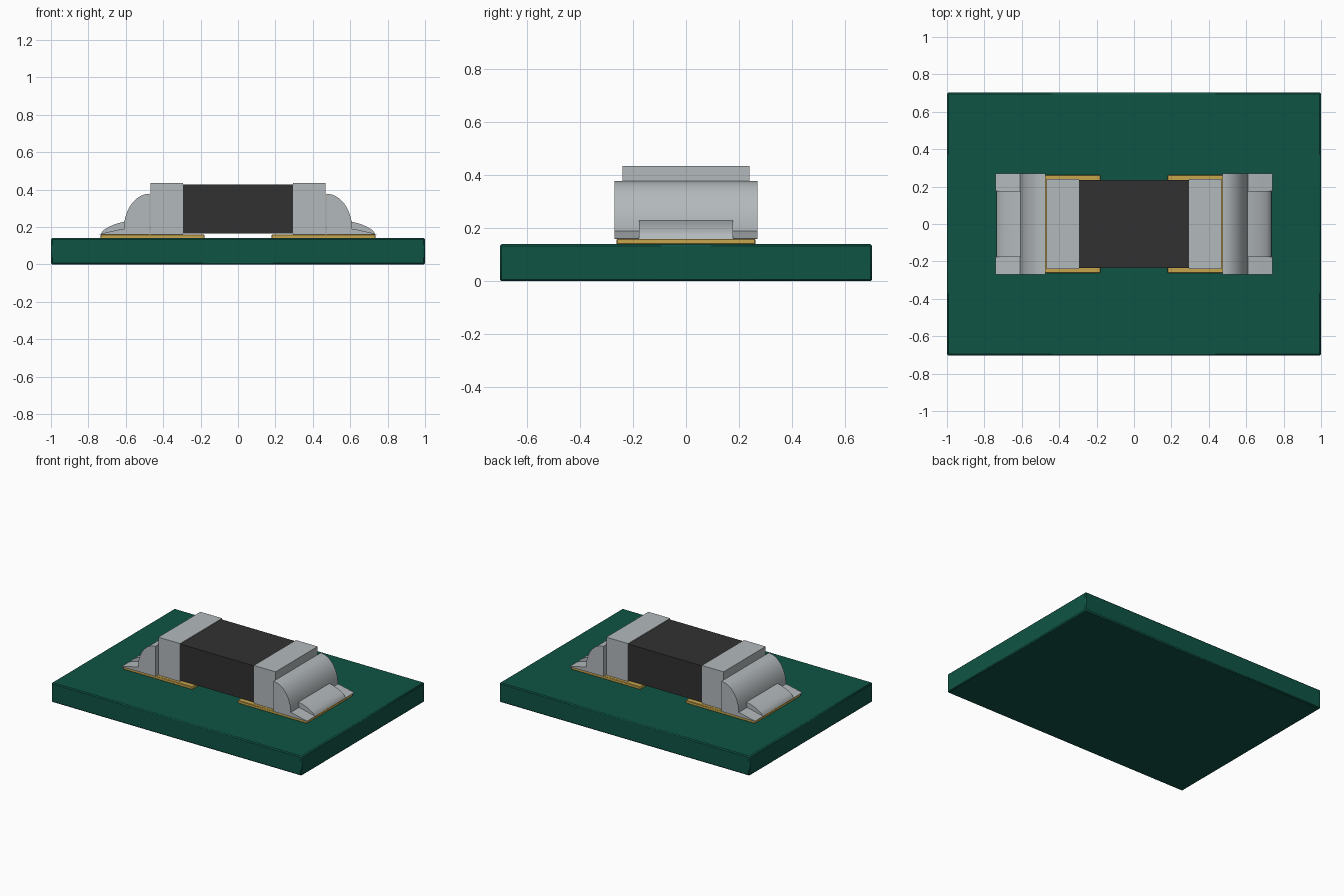
import bpy, bmesh, math

if "Cube" in bpy.data.objects:
    bpy.data.objects.remove(bpy.data.objects["Cube"])


def material(name, rgb):
    m = bpy.data.materials.new(name)
    m.diffuse_color = (*rgb, 1.0)
    m.use_nodes = True
    m.node_tree.nodes["Principled BSDF"].inputs["Base Color"].default_value = m.diffuse_color
    return m


GREEN = material("board green", (0.0048, 0.088, 0.059))
GOLD = material("pad gold", (0.58, 0.38, 0.075))
BLACK = material("body black", (0.031, 0.031, 0.031))
SILVER = material("terminal silver", (0.45, 0.485, 0.50))
SOLDER = material("solder grey", (0.45, 0.485, 0.50))


def finish(bm, name, mat, bevel=0.0, mirror=False):
    """Turn a bmesh into an object, optionally bevelled and mirrored across x."""
    bmesh.ops.recalc_face_normals(bm, faces=bm.faces)
    mesh = bpy.data.meshes.new(name)
    bm.to_mesh(mesh)
    bm.free()
    mesh.materials.append(mat)
    ob = bpy.data.objects.new(name, mesh)
    bpy.context.collection.objects.link(ob)
    bpy.ops.object.select_all(action='DESELECT')
    ob.select_set(True)
    bpy.context.view_layer.objects.active = ob
    bpy.ops.object.shade_smooth_by_angle(angle=math.radians(25))
    if bevel:
        b = ob.modifiers.new("Bevel", 'BEVEL')
        b.width, b.segments = bevel, 1
    if mirror:
        m = ob.modifiers.new("Mirror", 'MIRROR')
        m.use_mirror_merge = False
    return ob


def box(name, mat, x0, x1, half_y, z0, z1, **kw):
    bm = bmesh.new()
    bmesh.ops.create_cube(bm, size=1)
    for v in bm.verts:
        v.co = (x0 if v.co.x < 0 else x1,
                half_y * (1 if v.co.y > 0 else -1),
                z0 if v.co.z < 0 else z1)
    return finish(bm, name, mat, **kw)


def arc(x0, x1, z0, z1, steps):
    """Quarter ellipse falling from (x0, z1) to (x1, z0)."""
    return [(x0 + (x1 - x0) * math.sin(t), z0 + (z1 - z0) * math.cos(t))
            for t in (math.pi / 2 * i / steps for i in range(steps + 1))]


def extrude_profile(name, mat, points, y0, y1, **kw):
    """Closed xz profile extruded from y0 to y1."""
    bm = bmesh.new()
    face = bm.faces.new([bm.verts.new((x, y0, z)) for x, z in points])
    ext = bmesh.ops.extrude_face_region(bm, geom=[face])
    for v in ext["geom"]:
        if isinstance(v, bmesh.types.BMVert):
            v.co.y = y1
    return finish(bm, name, mat, **kw)


# Circuit board and the two contact pads
box("board", GREEN, -1, 1, 0.703, 0, 0.14, bevel=0.007)
box("contact_pads", GOLD, 0.18, 0.735, 0.262, 0.139, 0.16, bevel=0.003, mirror=True)

# Chip body with its end caps
box("chip_body", BLACK, -0.296, 0.296, 0.234, 0.165, 0.428)
box("end_caps", SILVER, 0.295, 0.468, 0.24, 0.16, 0.434, mirror=True)

# Rounded solder shoulder against each end cap
shoulder = arc(0.472, 0.61, 0.19, 0.378, 14) + [(0.61, 0.16), (0.472, 0.16)]
extrude_profile("solder_shoulders", SOLDER, shoulder, -0.27, 0.27, mirror=True)

# Tall domed toe in the middle of each shoulder
toe = [(0.605, 0.229), (0.635, 0.222), (0.665, 0.212), (0.69, 0.201),
       (0.712, 0.188), (0.727, 0.175), (0.734, 0.16), (0.605, 0.16)]
extrude_profile("solder_toes", SOLDER, toe, -0.177, 0.177, mirror=True)

# Thin wedge flanking the toe on both sides
wedge = [(0.605, 0.191), (0.645, 0.184), (0.685, 0.175), (0.715, 0.168),
         (0.74, 0.162), (0.74, 0.159), (0.605, 0.159)]
for side, y0, y1 in (("front", -0.27, -0.177), ("back", 0.177, 0.27)):
    extrude_profile(side + "_solder_wedges", SOLDER, wedge, y0, y1, mirror=True)
